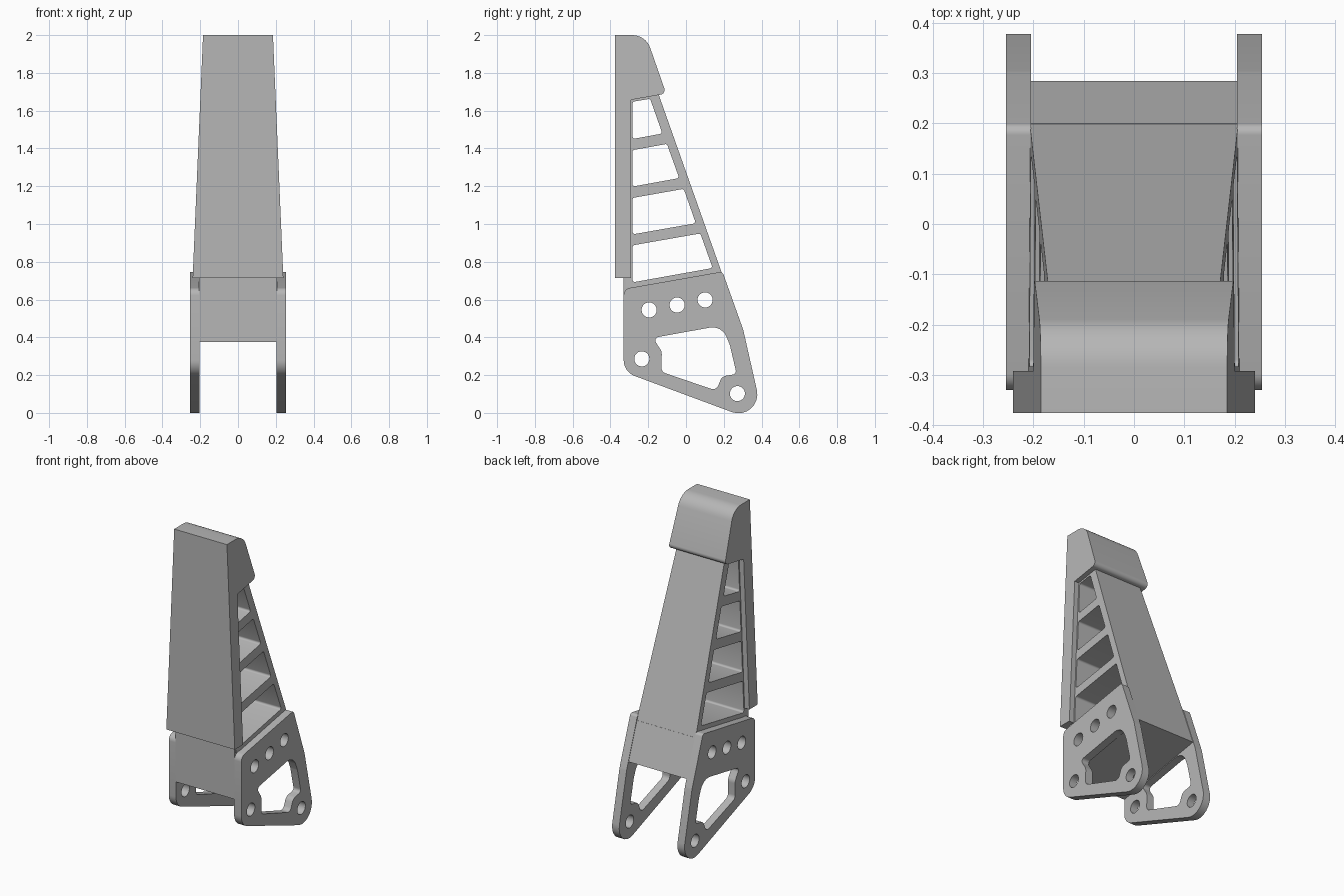
import bpy, bmesh, math
from mathutils import Vector

cube = bpy.data.objects.get("Cube")
if cube:
    bpy.data.objects.remove(cube, do_unlink=True)

grey = bpy.data.materials.new("plain grey")
grey.use_nodes = True
COLOUR = (0.47, 0.47, 0.47, 1)
grey.diffuse_color = COLOUR
grey.node_tree.nodes["Principled BSDF"].inputs["Base Color"].default_value = COLOUR


def rounded(corners, default=0.0, steps=8):
    """Outline from (y, z[, radius]) corners, each replaced by a tangent arc."""
    out = []
    for i, c in enumerate(corners):
        p = Vector(c[:2])
        r = c[2] if len(c) > 2 else default
        if r == 0:
            out.append(p)
            continue
        a = (Vector(corners[i - 1][:2]) - p).normalized()
        b = (Vector(corners[(i + 1) % len(corners)][:2]) - p).normalized()
        half = a.angle(b) / 2
        centre = p + (a + b).normalized() * (r / math.sin(half))
        start = p + a * (r / math.tan(half)) - centre
        end = p + b * (r / math.tan(half)) - centre
        sweep = start.angle_signed(end)
        for k in range(steps + 1):
            t = -sweep * k / steps
            out.append(centre + Vector((start.x * math.cos(t) - start.y * math.sin(t),
                                        start.x * math.sin(t) + start.y * math.cos(t))))
    return out


def circle(y, z, r=0.04, n=28):
    return [Vector((y + r * math.cos(2 * math.pi * k / n),
                    z + r * math.sin(2 * math.pi * k / n))) for k in range(n)]


def slab(name, loops, half_width, x_offset=0.0):
    """Filled side profile with holes, extruded along x; half_width depends on z."""
    curve = bpy.data.curves.new(name, 'CURVE')
    curve.dimensions = '2D'
    curve.fill_mode = 'BOTH'
    curve.extrude = 1.0
    for loop in loops:
        spline = curve.splines.new('POLY')
        spline.points.add(len(loop) - 1)
        for point, p in zip(spline.points, loop):
            point.co = (p.x, p.y, 0, 1)
        spline.use_cyclic_u = True
    ob = bpy.data.objects.new(name, curve)
    bpy.context.collection.objects.link(ob)
    bpy.ops.object.select_all(action='DESELECT')
    ob.select_set(True)
    bpy.context.view_layer.objects.active = ob
    bpy.ops.object.convert(target='MESH')
    ob = bpy.context.object
    ob.name = name
    bm = bmesh.new()
    bm.from_mesh(ob.data)
    for v in bm.verts:
        y, z, side = v.co
        v.co = (x_offset + math.copysign(half_width(z), side), y, z)
    bmesh.ops.remove_doubles(bm, verts=bm.verts, dist=0.0002)
    bmesh.ops.recalc_face_normals(bm, faces=bm.faces)
    bm.to_mesh(ob.data)
    bm.free()
    ob.data.materials.clear()
    ob.data.materials.append(grey)
    bpy.ops.object.shade_smooth_by_angle(angle=math.radians(30))
    return ob


# Tapered front cover with the overhanging rounded head
cover = rounded([(-0.375, 0.715), (-0.292, 0.715), (-0.292, 1.657),
                 (-0.105, 1.69, 0.025), (-0.213, 2.0, 0.1), (-0.375, 2.0)])
slab("front_cover", [cover], lambda z: 0.24 - 0.0428 * (z - 0.715))

# Tapered tower with four through openings
tower = rounded([(-0.32, 0.665), (0.213, 0.675), (-0.15, 1.7), (-0.32, 1.7)])
openings = [
    [(-0.283, 1.450), (-0.125, 1.479), (-0.190, 1.663), (-0.283, 1.647)],
    [(-0.283, 1.198), (-0.036, 1.243), (-0.101, 1.424), (-0.283, 1.391)],
    [(-0.283, 0.945), (0.052, 1.004), (-0.012, 1.186), (-0.283, 1.138)],
    [(-0.283, 0.691), (0.141, 0.767), (0.076, 0.950), (-0.283, 0.887)],
]
slab("tower", [tower] + [rounded(o, 0.012, 5) for o in openings],
     lambda z: 0.206 - 0.0405 * (z - 0.74))

# Solid block between the side plates
pin_holes = [circle(-0.195, 0.545), circle(-0.047, 0.571), circle(0.101, 0.598)]
block = rounded([(-0.33, 0.375), (0.284, 0.485), (0.2, 0.715), (-0.287, 0.675),
                 (-0.287, 0.74), (-0.33, 0.74)])
slab("base_block", [block] + pin_holes, lambda z: 0.206)

# Side plates with pivot holes and a lightening cut-out
plate = rounded([(-0.33, 0.217, 0.09), (0.416, -0.06, 0.1), (0.303, 0.44, 0.1),
                 (0.193, 0.748, 0.02), (-0.33, 0.656, 0.04)])
cutout = rounded([(-0.175, 0.397, 0.02), (0.19, 0.463, 0.08), (0.232, 0.36, 0.05),
                  (0.268, 0.206, 0.02), (0.19, 0.193, 0.04), (0.16, 0.118, 0.03),
                  (-0.13, 0.217, 0.03), (-0.128, 0.325, 0.05)], steps=6)
pivots = [circle(-0.234, 0.286), circle(0.272, 0.102)]
for side, name in ((1, "left_plate"), (-1, "right_plate")):
    slab(name, [plate, cutout] + pin_holes + pivots, lambda z: 0.025, side * 0.229)
